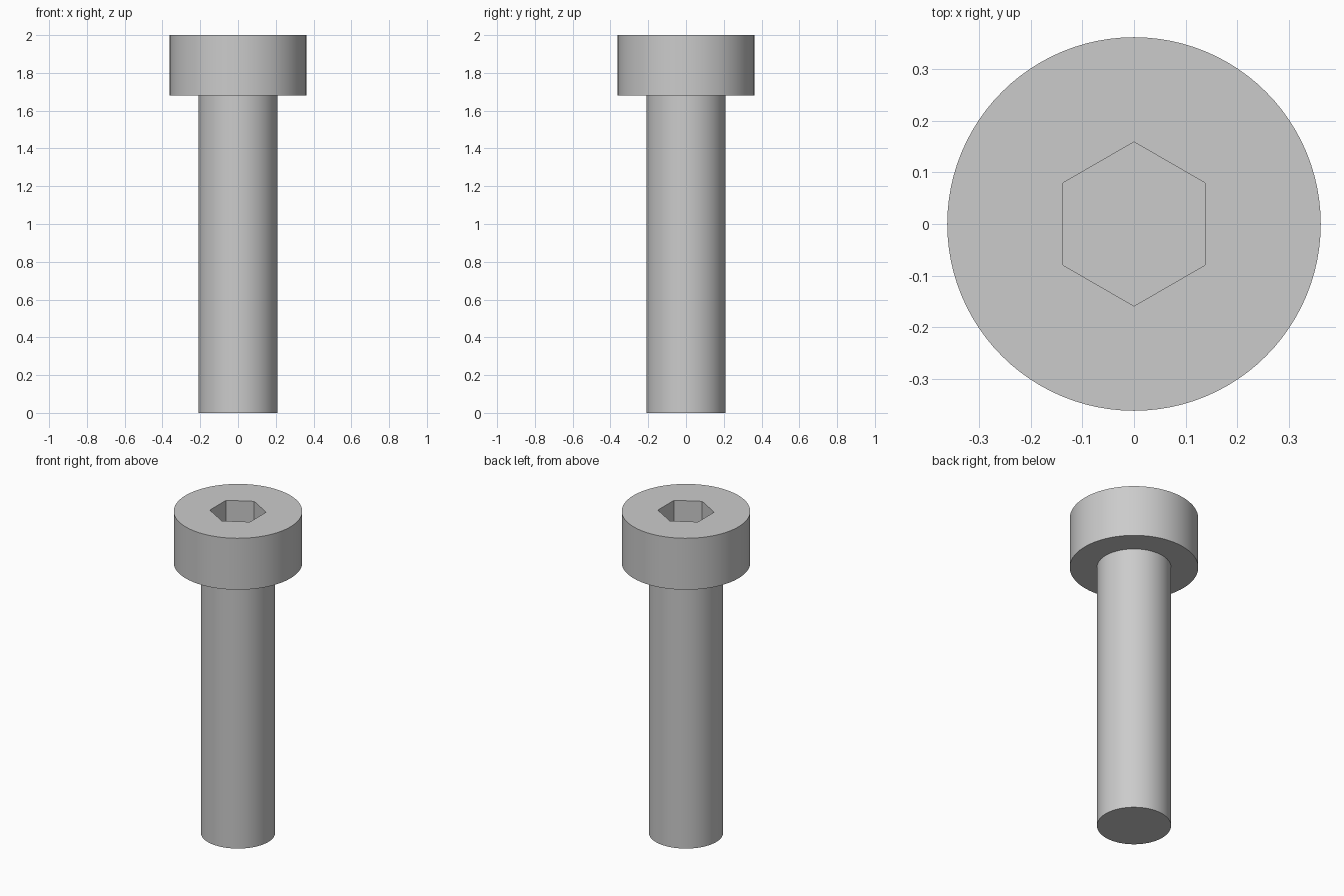
import bpy
import bmesh
import math
from mathutils import Matrix

SEGMENTS = 96
TOP = 2.0
HEAD_BASE = 1.68
HEAD_RADIUS = 0.362
SHAFT_RADIUS = 0.209
SOCKET_RADIUS = 0.159
SOCKET_DEPTH = 0.2

cube = bpy.data.objects.get("Cube")
if cube:
    bpy.data.objects.remove(cube, do_unlink=True)

# Plain grey metal
steel = bpy.data.materials.new("steel_grey")
steel.use_nodes = True
grey = (0.6, 0.6, 0.6, 1.0)
steel.diffuse_color = grey
steel.node_tree.nodes["Principled BSDF"].inputs["Base Color"].default_value = grey


def add_object(name, bm):
    bmesh.ops.recalc_face_normals(bm, faces=bm.faces)
    mesh = bpy.data.meshes.new(name)
    bm.to_mesh(mesh)
    bm.free()
    mesh.materials.append(steel)
    obj = bpy.data.objects.new(name, mesh)
    bpy.context.collection.objects.link(obj)
    return obj


def ring(bm, radius, z):
    return bmesh.ops.create_circle(bm, segments=SEGMENTS, radius=radius,
                                   matrix=Matrix.Translation((0, 0, z)))["verts"]


# Shaft and head as one turned body
bm = bmesh.new()
profile = [(SHAFT_RADIUS, 0), (SHAFT_RADIUS, HEAD_BASE),
           (HEAD_RADIUS, HEAD_BASE), (HEAD_RADIUS, TOP)]
rings = [ring(bm, r, z) for r, z in profile]
for low, high in zip(rings, rings[1:]):
    for i in range(SEGMENTS):
        j = (i + 1) % SEGMENTS
        bm.faces.new((low[i], low[j], high[j], high[i]))
bm.faces.new(rings[0])
bm.faces.new(rings[-1])
bolt = add_object("socket_head_bolt", bm)

# Hexagonal key socket, one corner pointing along y
bm = bmesh.new()
place = Matrix.Translation((0, 0, TOP)) @ Matrix.Rotation(math.pi / 2, 4, "Z")
bmesh.ops.create_cone(bm, cap_ends=True, segments=6, radius1=SOCKET_RADIUS,
                      radius2=SOCKET_RADIUS, depth=2 * SOCKET_DEPTH, matrix=place)
# Put a corner exactly on the y axis whatever the start angle
corner = max(bm.verts, key=lambda v: v.co.y).co
turn = math.pi / 2 - math.atan2(corner.y, corner.x)
bmesh.ops.rotate(bm, verts=bm.verts, cent=(0, 0, 0), matrix=Matrix.Rotation(turn, 3, "Z"))
cutter = add_object("socket_cutter", bm)
cutter.hide_render = True

cut = bolt.modifiers.new("key_socket", "BOOLEAN")
cut.operation = "DIFFERENCE"
cut.solver = "EXACT"
cut.object = cutter

bpy.ops.object.select_all(action="DESELECT")
bolt.select_set(True)
bpy.context.view_layer.objects.active = bolt
bpy.ops.object.modifier_apply(modifier=cut.name)
bpy.data.objects.remove(cutter, do_unlink=True)

# Smooth round sides, crisp rims and socket
bpy.ops.object.shade_smooth_by_angle(angle=math.radians(30))
